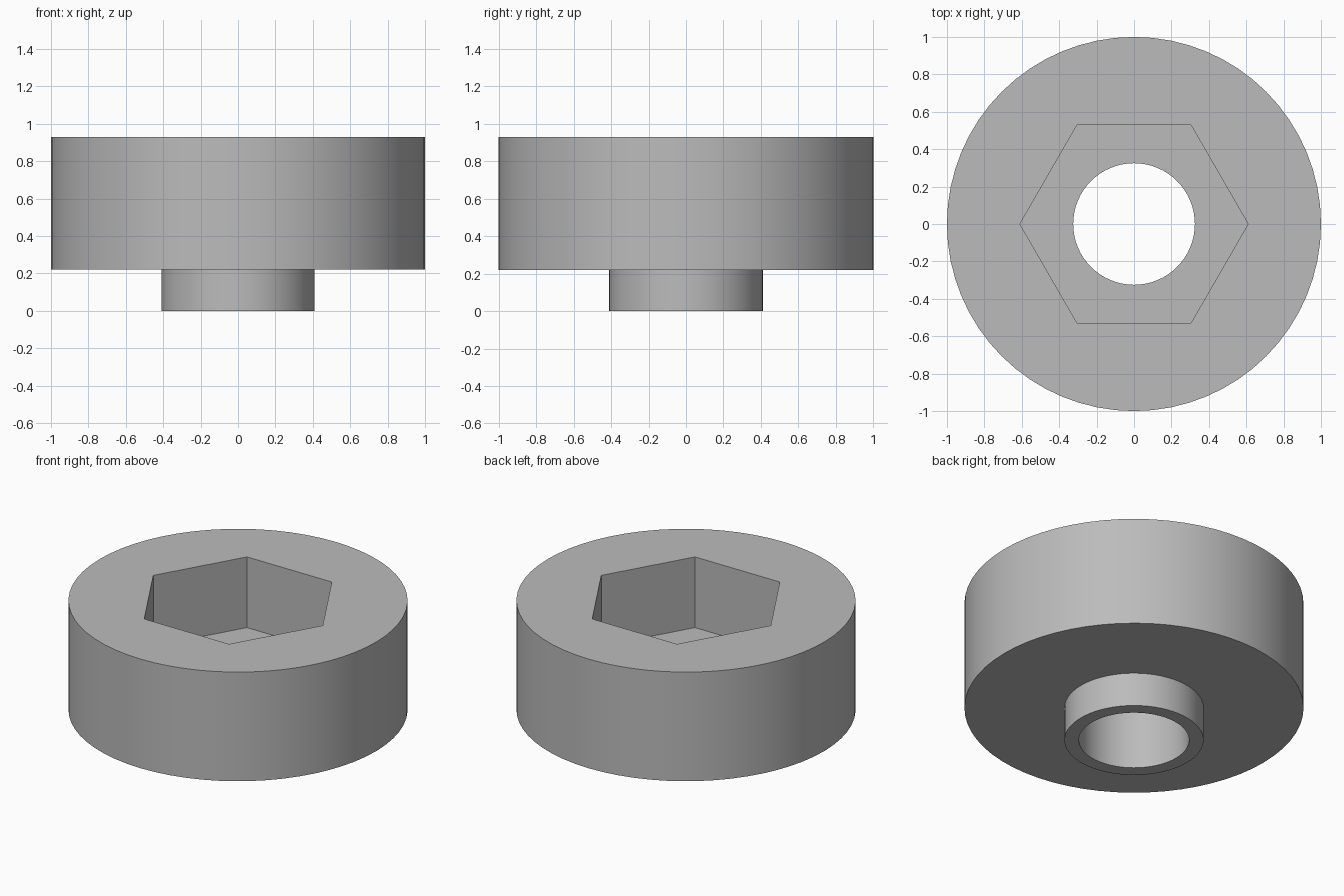
import bpy
import bmesh
from math import cos, sin, tau, radians

SIDES = 64
BOTTOM, SHOULDER, FLOOR, TOP = 0.0, 0.22, 0.47, 0.93
HEAD_R, BOSS_R, BORE_R, HEX_R = 1.0, 0.41, 0.325, 0.61

cube = bpy.data.objects.get("Cube")
if cube:
    bpy.data.objects.remove(cube, do_unlink=True)

steel = bpy.data.materials.new("plain_grey")
steel.use_nodes = True
grey = (0.5, 0.5, 0.5, 1)
steel.diffuse_color = grey
steel.node_tree.nodes["Principled BSDF"].inputs["Base Color"].default_value = grey

bm = bmesh.new()


def ring(radius, z, sides=SIDES):
    """Closed loop of edges at one height."""
    verts = [bm.verts.new((radius * cos(tau * i / sides), radius * sin(tau * i / sides), z))
             for i in range(sides)]
    return [bm.edges.new((verts[i], verts[(i + 1) % sides])) for i in range(sides)]


def wall(low, high):
    """Upright wall between two matching loops."""
    bmesh.ops.bridge_loops(bm, edges=low + high)


def flat_ring(outer, inner):
    """Level face with an opening in it."""
    bmesh.ops.triangle_fill(bm, use_beauty=True, use_dissolve=False,
                            edges=outer + inner, normal=(0, 0, 1))


# Loops of the outside, the hexagonal socket and the bore
head_top, head_low = ring(HEAD_R, TOP), ring(HEAD_R, SHOULDER)
boss_top, boss_low = ring(BOSS_R, SHOULDER), ring(BOSS_R, BOTTOM)
hex_top, hex_low = ring(HEX_R, TOP, 6), ring(HEX_R, FLOOR, 6)
bore_top, bore_low = ring(BORE_R, FLOOR), ring(BORE_R, BOTTOM)

# Upright walls
for low, high in ((head_low, head_top), (boss_low, boss_top),
                  (hex_low, hex_top), (bore_low, bore_top)):
    wall(low, high)

# Level faces: rim, shoulder, socket floor and boss end
for outer, inner in ((head_top, hex_top), (head_low, boss_top),
                     (hex_low, bore_top), (boss_low, bore_low)):
    flat_ring(outer, inner)

bmesh.ops.recalc_face_normals(bm, faces=bm.faces[:])
mesh = bpy.data.meshes.new("socket_bushing")
bm.to_mesh(mesh)
bm.free()
mesh.materials.append(steel)

bushing = bpy.data.objects.new("socket_bushing", mesh)
bpy.context.collection.objects.link(bushing)
bpy.ops.object.select_all(action="DESELECT")
bushing.select_set(True)
bpy.context.view_layer.objects.active = bushing
bpy.ops.object.shade_smooth_by_angle(angle=radians(30))
